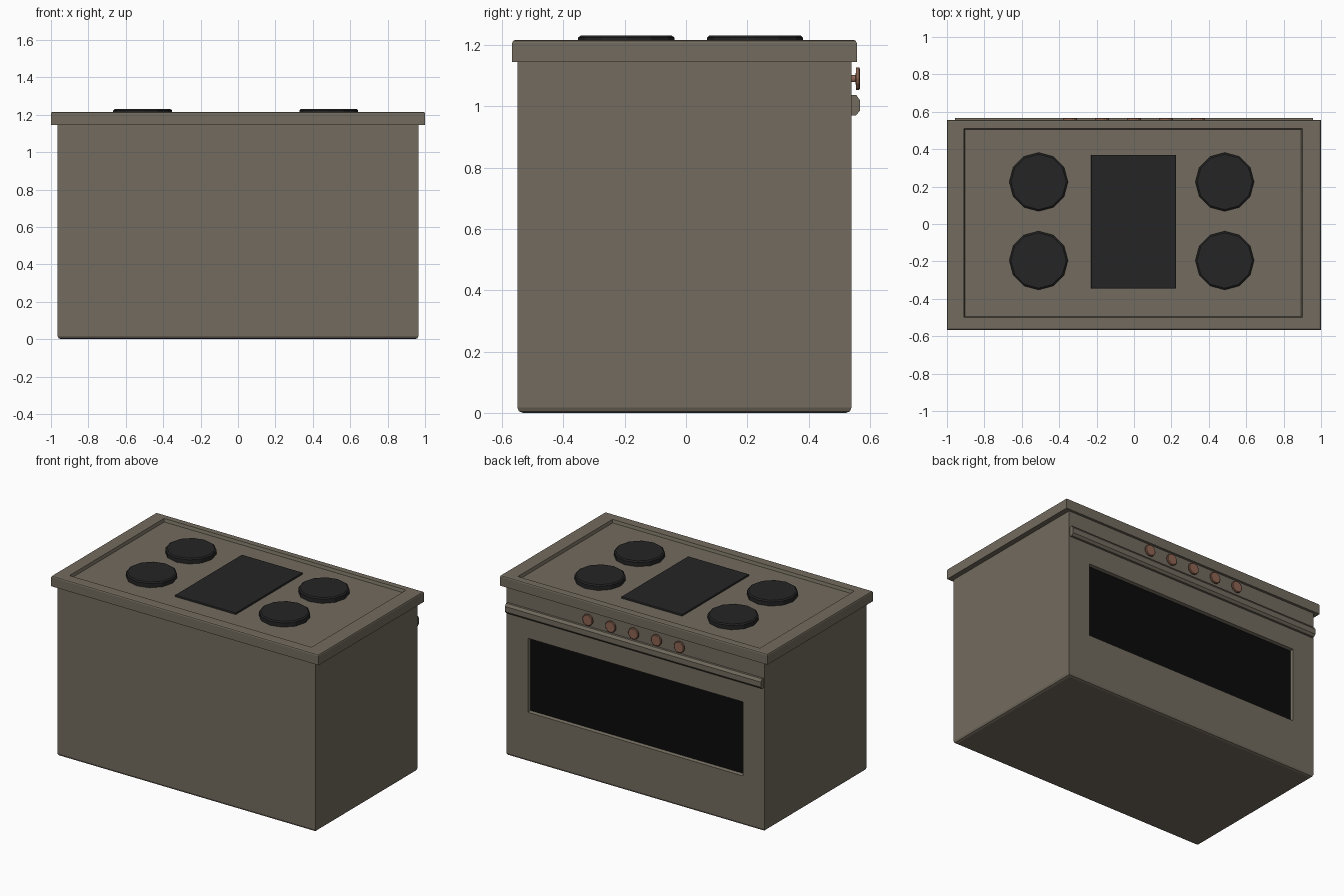
import bpy, bmesh, math
from mathutils import Vector, Matrix

if "Cube" in bpy.data.objects:
    bpy.data.objects.remove(bpy.data.objects["Cube"])


def material(name, rgb):
    m = bpy.data.materials.new(name)
    m.diffuse_color = (*rgb, 1)
    m.use_nodes = True
    m.node_tree.nodes["Principled BSDF"].inputs["Base Color"].default_value = m.diffuse_color
    return m


STEEL = material("warm_steel", (0.17, 0.147, 0.112))
BLACK = material("burner_black", (0.018, 0.018, 0.018))
GLASS = material("oven_glass", (0.003, 0.003, 0.003))
COPPER = material("copper", (0.27, 0.13, 0.085))


def finish(name, bm, *mats):
    bmesh.ops.recalc_face_normals(bm, faces=bm.faces[:])
    me = bpy.data.meshes.new(name)
    bm.to_mesh(me)
    bm.free()
    for m in mats:
        me.materials.append(m)
    ob = bpy.data.objects.new(name, me)
    bpy.context.collection.objects.link(ob)
    return ob


def box(lo, hi, bevel=0, keep=lambda e: True):
    """Box between two corners, with the chosen edges rounded."""
    bm = bmesh.new()
    lo, hi = Vector(lo), Vector(hi)
    bmesh.ops.create_cube(bm, size=1)
    bmesh.ops.scale(bm, vec=hi - lo, verts=bm.verts)
    bmesh.ops.translate(bm, vec=(lo + hi) / 2, verts=bm.verts)
    if bevel:
        bmesh.ops.bevel(bm, geom=[e for e in bm.edges if keep(e)], offset=bevel,
                        segments=2, profile=0.5, affect='EDGES')
    return bm


def recess(bm, axis, up, rect, depth, taper=0.006, mat=0):
    """Sink a rectangular pocket into the largest face along +axis."""
    normal = Vector([float(i == axis) for i in range(3)])
    bm.normal_update()
    face = max((f for f in bm.faces if f.normal.dot(normal) > 0.99), key=lambda f: f.calc_area())
    (u0, v0), (u1, v1) = rect
    mid = face.calc_center_median()
    for t, d in ((0, 0), (taper, depth)):
        face = bmesh.ops.extrude_discrete_faces(bm, faces=[face])["faces"][0]
        for v in face.verts:
            old = v.co.copy()
            v.co.x = u0 + t if old.x < mid.x else u1 - t
            v.co[up] = v0 + t if old[up] < mid[up] else v1 - t
            v.co[axis] -= d
    face.material_index = mat


# Oven body with rounded lower edges and sunken window
bm = box((-0.965, -0.55, 0), (0.965, 0.54, 1.16), 0.018,
         lambda e: all(v.co.z < 0.01 for v in e.verts))
recess(bm, 1, 2, ((-0.805, 0.335), (0.805, 0.835)), 0.02, mat=1)
finish("oven_body", bm, STEEL, GLASS)

# Overhanging cooktop slab with shallow tray
bm = box((-1, -0.567, 1.145), (1, 0.557, 1.216), 0.01,
         lambda e: all(v.co.z > 1.2 for v in e.verts))
recess(bm, 0 + 2, 1, ((-0.91, -0.5), (0.9, 0.51)), 0.02)
finish("cooktop", bm, STEEL)

# Central griddle plate
finish("griddle", box((-0.23, -0.345, 1.19), (0.225, 0.37, 1.208), 0.005,
                      lambda e: all(v.co.z > 1.2 for v in e.verts)), BLACK)


def turned(name, profile, sides, mat, matrix):
    """Stack of (radius, height) rings, capped at both ends."""
    bm = bmesh.new()
    rings = [[bm.verts.new(matrix @ Vector((r * math.cos(2 * math.pi * i / sides),
                                            r * math.sin(2 * math.pi * i / sides), h)))
              for i in range(sides)] for r, h in profile]
    for a, b in zip(rings, rings[1:]):
        for i in range(sides):
            j = (i + 1) % sides
            bm.faces.new((a[i], a[j], b[j], b[i]))
    bm.faces.new(rings[0])
    bm.faces.new(rings[-1])
    return finish(name, bm, mat)


# Four twelve-sided burners
for i, (x, y) in enumerate([(x, y) for x in (-0.51, 0.485) for y in (-0.195, 0.225)]):
    turned(f"burner_{i + 1}", [(0.157, 1.19), (0.157, 1.224), (0.148, 1.231)], 12, BLACK,
           Matrix.Translation((x, y, 0)))

# Copper control knobs on short stems
for i in range(5):
    turned(f"knob_{i + 1}", [(0.012, -0.01), (0.012, 0.013), (0.038, 0.015),
                             (0.038, 0.024), (0.034, 0.027)], 14, COPPER,
           Matrix.Translation(((i - 2) * 0.171, 0.54, 1.09)) @ Matrix.Rotation(-math.pi / 2, 4, 'X'))

# Full-width door handle with chamfered profile
profile = [(0.53, 0.97), (0.554, 0.97), (0.567, 0.985), (0.567, 1.02), (0.555, 1.037), (0.53, 1.037)]
bm = bmesh.new()
ends = [[bm.verts.new((x, y, z)) for y, z in profile] for x in (-0.957, 0.957)]
for i in range(len(profile)):
    bm.faces.new((ends[0][i], ends[0][i - 1], ends[1][i - 1], ends[1][i]))
for end in ends:
    bm.faces.new(end)
finish("door_handle", bm, STEEL)
